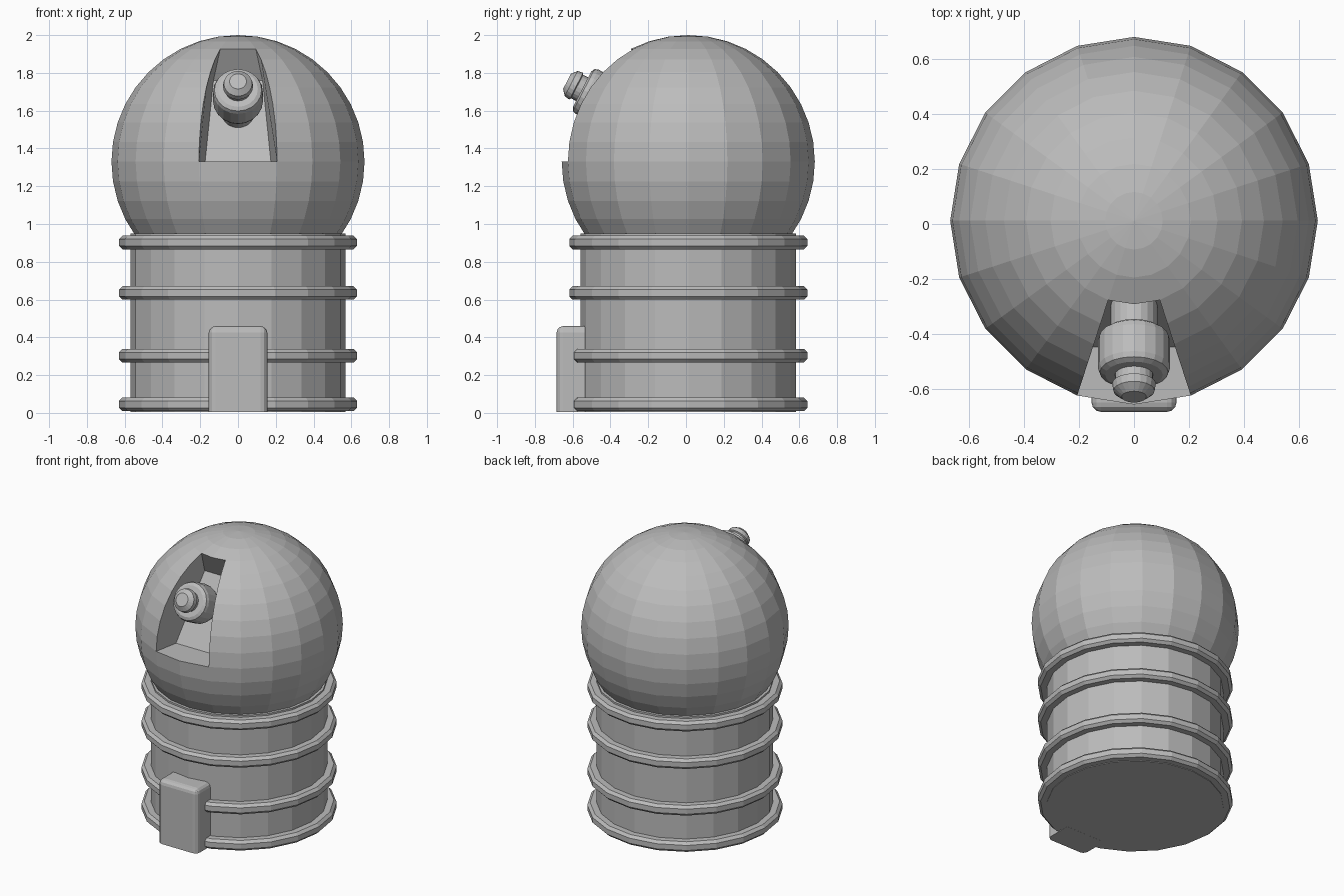
import bpy, bmesh, math
from mathutils import Vector, Matrix

cube = bpy.data.objects.get("Cube")
if cube:
    bpy.data.objects.remove(cube)

grey = bpy.data.materials.new("plain grey")
grey.use_nodes = True
COLOUR = (0.5, 0.5, 0.5, 1)
grey.diffuse_color = COLOUR
grey.node_tree.nodes["Principled BSDF"].inputs["Base Color"].default_value = COLOUR

SIDES = 20
CY = 0.012          # depth of the main axis
R, CZ = 0.67, 1.33  # dome radius and centre height


def finish(name, bm):
    mesh = bpy.data.meshes.new(name)
    bmesh.ops.recalc_face_normals(bm, faces=bm.faces)
    bm.to_mesh(mesh)
    bm.free()
    mesh.materials.append(grey)
    obj = bpy.data.objects.new(name, mesh)
    bpy.context.collection.objects.link(obj)
    return obj


def lathe(name, profile, sides=SIDES):
    """Turn (radius, height) points around z, with flat caps at both ends."""
    bm = bmesh.new()
    rings = []
    for r, z in profile:
        rings.append([bm.verts.new((r * math.cos(a), r * math.sin(a), z))
                      for a in (math.tau * i / sides for i in range(sides))])
    for low, high in zip(rings, rings[1:]):
        for i in range(sides):
            j = (i + 1) % sides
            bm.faces.new((low[i], low[j], high[j], high[i]))
    bm.faces.new(rings[0])
    bm.faces.new(rings[-1])
    return finish(name, bm)


# Tower and its chamfered bands
tower = lathe("tower", [(0.57, 0.005), (0.57, 0.95)])
tower.location.y = CY
for i, z in enumerate((0.045, 0.303, 0.635, 0.902)):
    band = lathe(f"band_{i + 1}", [(0.56, -0.036), (0.612, -0.036), (0.63, -0.018),
                                   (0.63, 0.018), (0.612, 0.036), (0.56, 0.036)])
    band.location = (0, CY, z)

# Door block with rounded edges
bm = bmesh.new()
bmesh.ops.create_cube(bm, size=1, matrix=Matrix.Translation((0, -0.585, 0.232))
                      @ Matrix.Diagonal((0.31, 0.2, 0.455, 1)))
edges = [e for e in bm.edges if any(v.co.z > 0.3 for v in e.verts)
         or all(v.co.y < -0.6 for v in e.verts)]
edges = [e for e in edges if not all(v.co.y > -0.5 or v.co.z < 0.1 for v in e.verts)]
bmesh.ops.bevel(bm, geom=edges, offset=0.035, segments=3, profile=0.5, affect='EDGES')
finish("door", bm)


# Dome with a wedge slot recessed into the front two columns of faces
def dome_point(ring, column):
    polar, turn = math.pi * ring / SIDES, math.tau * column / SIDES
    return Vector((R * math.sin(polar) * math.sin(turn),
                   CY - R * math.sin(polar) * math.cos(turn), CZ + R * math.cos(polar)))


TOP, BOTTOM = 3, 10
bm = bmesh.new()
grid = {(r, c): bm.verts.new(dome_point(r, c)) for r in range(1, SIDES) for c in range(SIDES)}
poles = [bm.verts.new((0, CY, CZ + s * R)) for s in (1, -1)]
for c in range(SIDES):
    d = (c + 1) % SIDES
    bm.faces.new((poles[0], grid[1, c], grid[1, d]))
    bm.faces.new((poles[1], grid[SIDES - 1, d], grid[SIDES - 1, c]))
    for r in range(1, SIDES - 1):
        if not (c in (0, SIDES - 1) and TOP <= r < BOTTOM):
            bm.faces.new((grid[r, c], grid[r + 1, c], grid[r + 1, d], grid[r, d]))
inner = {}
for side in (-1, 1):
    high = bm.verts.new((side * 0.13, -0.19, 1.76))
    low = bm.verts.new((side * 0.174, -0.449, CZ))
    inner[side] = (high, low)
    rim = [grid[r, side % SIDES] for r in range(TOP, BOTTOM + 1)]
    bm.faces.new(rim + [low, high])
for r, k in ((TOP, 0), (BOTTOM, 1)):
    bm.faces.new((grid[r, SIDES - 1], grid[r, 0], grid[r, 1], inner[1][k], inner[-1][k]))
bm.faces.new((inner[-1][0], inner[1][0], inner[1][1], inner[-1][1]))
finish("dome", bm)

# Telescope turned along its own axis, measured back from the eye end
telescope = lathe("telescope", [(0.045, 0), (0.075, -0.025), (0.08, -0.055), (0.07, -0.06),
                                (0.07, -0.09), (0.105, -0.09), (0.125, -0.1), (0.132, -0.12),
                                (0.132, -0.23), (0.125, -0.25), (0.105, -0.265),
                                (0.085, -0.265), (0.085, -0.4)])
aim = Vector((0, -0.89, 0.46))
telescope.rotation_euler = aim.to_track_quat('Z', 'Y').to_euler()
telescope.location = (0, -0.63, 1.755)
